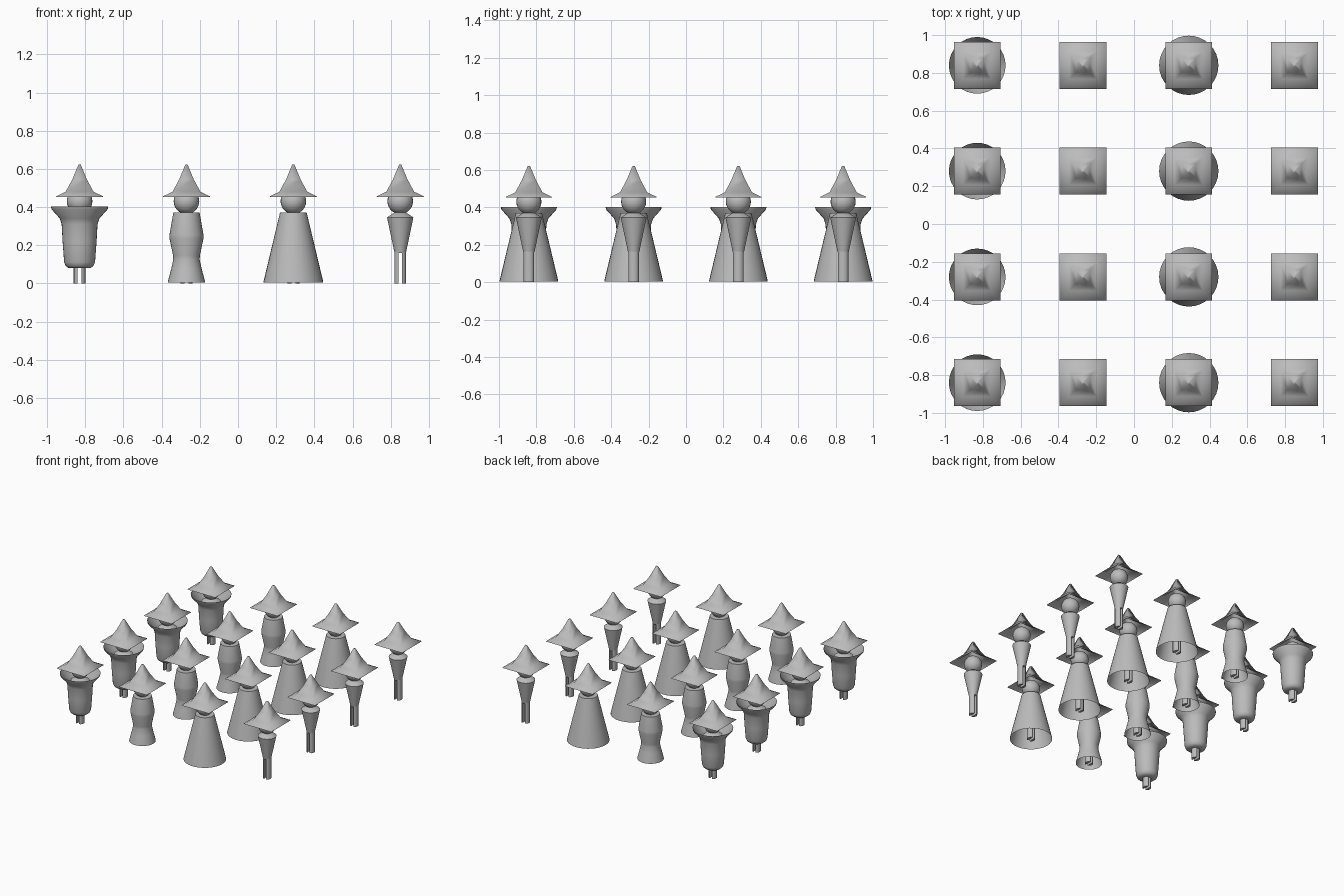
import bpy
import bmesh
from math import cos, sin, pi, radians
from mathutils import Vector

if "Cube" in bpy.data.objects:
    bpy.data.objects.remove(bpy.data.objects["Cube"], do_unlink=True)

GREY = (0.5, 0.5, 0.5, 1.0)
grey = bpy.data.materials.new("plain_grey")
grey.use_nodes = True
grey.diffuse_color = GREY
grey.node_tree.nodes["Principled BSDF"].inputs["Base Color"].default_value = GREY


def finish(bm, name, angle):
    """Turn a bmesh into a grey mesh, smooth below the given edge angle."""
    bmesh.ops.recalc_face_normals(bm, faces=bm.faces)
    mesh = bpy.data.meshes.new(name)
    bm.to_mesh(mesh)
    bm.free()
    for poly in mesh.polygons:
        poly.use_smooth = True
    mesh.set_sharp_from_angle(angle=radians(angle))
    mesh.materials.append(grey)
    return mesh


def loft(name, profile, sides=32, angle=50, cap_top=False, cap_bottom=False):
    """Stack rings of (radius, height); four sides makes axis-aligned squares."""
    bm = bmesh.new()
    square = sides == 4
    scale, turn = (2 ** 0.5, pi / 4) if square else (1, 0)
    rings = []
    for r, z in profile:
        angles = [turn + 2 * pi * i / sides for i in range(sides)]
        rings.append([bm.verts.new((r * scale * cos(a), r * scale * sin(a), z))
                      for a in angles])
    for low, high in zip(rings, rings[1:]):
        for i in range(sides):
            j = (i + 1) % sides
            bm.faces.new((low[i], low[j], high[j], high[i]))
    if cap_bottom:
        bm.faces.new(rings[0][::-1])
    if cap_top:
        bm.faces.new(rings[-1])
    return finish(bm, name, angle)


def make_leg(name, side):
    """A half-round post with its flat face towards the other leg."""
    bm = bmesh.new()
    arc = [pi * i / 6 - pi / 2 for i in range(7)]
    base = bm.faces.new([bm.verts.new((side * (0.01 + 0.021 * cos(a)),
                                       0.028 * sin(a), 0)) for a in arc])
    top = bmesh.ops.extrude_face_region(bm, geom=[base])["geom"]
    bmesh.ops.translate(bm, vec=Vector((0, 0, 0.17)),
                        verts=[v for v in top if isinstance(v, bmesh.types.BMVert)])
    return finish(bm, name, 40)


def make_head():
    bm = bmesh.new()
    bmesh.ops.create_uvsphere(bm, u_segments=24, v_segments=14, radius=0.067)
    bmesh.ops.translate(bm, vec=Vector((0, 0, 0.43)), verts=bm.verts)
    return finish(bm, "head", 60)


# Parts every figure has
common = {
    "hat": loft("hat", [(0.124, 0.452), (0.123, 0.456), (0.073, 0.48),
                        (0.038, 0.545), (0.006, 0.622)],
                sides=4, angle=180, cap_top=True),
    "head": make_head(),
    "torso": loft("torso", [(0.03, 0.16), (0.069, 0.345), (0.015, 0.382)],
                  cap_top=True, cap_bottom=True),
    "left_leg": make_leg("left_leg", 1),
    "right_leg": make_leg("right_leg", -1),
}

# One garment for each column, the last going without
garments = [
    ("flared_tunic", loft("flared_tunic", [
        (0.025, 0.08), (0.058, 0.08), (0.073, 0.092), (0.081, 0.112),
        (0.089, 0.22), (0.094, 0.31), (0.104, 0.34), (0.147, 0.388),
        (0.15, 0.402)], angle=70)),
    ("waisted_gown", loft("waisted_gown", [
        (0.098, 0.004), (0.096, 0.015), (0.08, 0.075), (0.069, 0.125),
        (0.07, 0.145), (0.089, 0.235), (0.089, 0.255), (0.069, 0.37)],
        cap_top=True)),
    ("bell_robe", loft("bell_robe", [
        (0.157, 0.004), (0.155, 0.015), (0.07, 0.37)], cap_top=True)),
    None,
]

# Lay the figures out in a square grid
for col, garment in enumerate(garments):
    for row in range(4):
        parts = list(common.items()) + ([garment] if garment else [])
        for name, mesh in parts:
            obj = bpy.data.objects.new(f"{name}_{col + 1}_{row + 1}", mesh)
            obj.location = (-0.83 + 0.56 * col, -0.84 + 0.56 * row, 0)
            bpy.context.collection.objects.link(obj)
